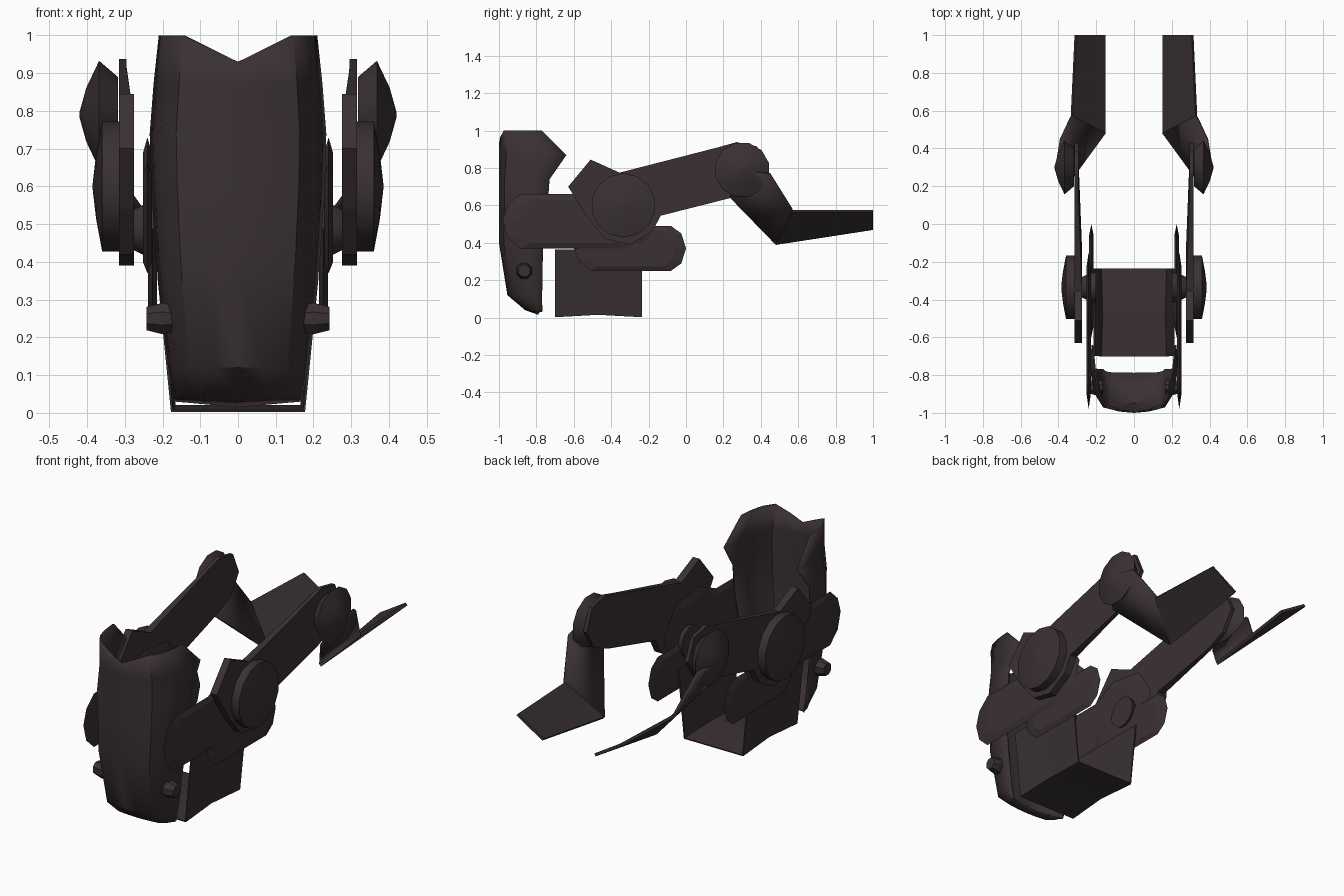
import bpy, bmesh, math

if "Cube" in bpy.data.objects:
    bpy.data.objects.remove(bpy.data.objects["Cube"])

mat = bpy.data.materials.new("dark brown")
mat.diffuse_color = (0.042, 0.030, 0.031, 1)
mat.use_nodes = True
mat.node_tree.nodes["Principled BSDF"].inputs["Base Color"].default_value = mat.diffuse_color


def build(name, verts, faces, mirror=True, thick=0, offset=0, smooth=None):
    """Make an object; optionally thicken a sheet and mirror it across x = 0."""
    me = bpy.data.meshes.new(name)
    me.from_pydata(verts, [], faces)
    bm = bmesh.new()
    bm.from_mesh(me)
    bmesh.ops.recalc_face_normals(bm, faces=bm.faces)
    bm.to_mesh(me)
    bm.free()
    me.materials.append(mat)
    ob = bpy.data.objects.new(name, me)
    bpy.context.collection.objects.link(ob)
    if thick:
        m = ob.modifiers.new("Thickness", 'SOLIDIFY')
        m.thickness, m.offset = thick, offset
    if mirror:
        ob.modifiers.new("Mirror", 'MIRROR').use_clip = False
    if smooth:
        bpy.ops.object.select_all(action='DESELECT')
        ob.select_set(True)
        bpy.context.view_layer.objects.active = ob
        bpy.ops.object.shade_smooth_by_angle(angle=math.radians(smooth))
    return ob


def stack(name, outline, rings, centre, **kw):
    """Loft a (y, z) outline through rings of (x, scale) and cap both ends."""
    n, (cy, cz) = len(outline), centre
    verts = [(x, cy + (y - cy) * s, cz + (z - cz) * s) for x, s in rings for y, z in outline]
    faces = [(r * n + i, r * n + (i + 1) % n, (r + 1) * n + (i + 1) % n, (r + 1) * n + i)
             for r in range(len(rings) - 1) for i in range(n)]
    faces += [tuple(range(n)), tuple(range((len(rings) - 1) * n, len(rings) * n))]
    return build(name, verts, faces, **kw)


def circle(cy, cz, r, n):
    return [(cy + r * math.cos(2 * math.pi * (i + .5) / n),
             cz + r * math.sin(2 * math.pi * (i + .5) / n)) for i in range(n)]


# Front shell: curved shield, open at top and back; rows are z, front y, back y, half width
rows = [(1.0, -1, -.77, .21), (.87, -1, -.64, .224), (.74, -1, -.73, .234),
        (.60, -1, -.74, .23), (.40, -1, -.765, .217), (.12, -.955, -.77, .185),
        (.04, -.86, -.77, .172), (.015, -.79, -.77, .168)]
half = [(0, 0), (.35, .03), (.70, .11), (.88, .36), (.96, .65), (1, 1)]
cols = [(-x, d) for x, d in half[:0:-1]] + half
verts = []
for r, (z, yf, yb, w) in enumerate(rows):
    for fx, d in cols:
        dz = -.07 * max(0, 1 - abs(fx) / .7) if r == 0 else 0
        if r == len(rows) - 1:
            dz = .015 * abs(fx)
        verts.append((fx * w, yf + (yb - yf) * d, z + dz))
k = len(cols)
faces = [(r * k + i, r * k + i + 1, (r + 1) * k + i + 1, (r + 1) * k + i)
         for r in range(len(rows) - 1) for i in range(k - 1)]
build("front_shell", verts, faces, mirror=False, thick=.008, offset=-1, smooth=40)

# Body tray: U channel open at the top, front and back, with arched floor
verts = []
for y, zb, wb in ((-.70, .005, .175), (-.47, .018, .168), (-.235, .005, .175)):
    verts += [(-.21, y, .365), (-wb, y, zb), (wb, y, zb), (.21, y, .365)]
faces = [(r * 4 + i, r * 4 + i + 1, r * 4 + i + 5, r * 4 + i + 4)
         for r in range(2) for i in range(3)]
build("body_tray", verts, faces, mirror=False, thick=.008)

# Side plates: thin lens shaped panels
stack("upper_side_plate",
      [(-.98, .52), (-.955, .60), (-.89, .66), (-.60, .66), (-.45, .73), (-.25, .70),
       (-.15, .55), (-.20, .42), (-.33, .37), (-.89, .37), (-.955, .43)],
      [(.228, .8), (.240, 1), (.252, .8)], (-.55, .52))
stack("lower_side_plate",
      [(-.60, .37), (-.57, .30), (-.51, .25), (-.08, .25), (-.025, .29), (0, .37),
       (-.025, .45), (-.08, .49), (-.51, .49), (-.57, .45)],
      [(.214, .8), (.226, 1), (.238, .8)], (-.30, .37))

# Round knobs low on the shell
stack("shell_knob", circle(-.865, .25, .045, 8),
      [(.165, .8), (.20, 1), (.242, .75)], (-.865, .25), smooth=30)

# Hip hubs joining body and thigh
stack("hip_hub", circle(-.335, .485, .085, 12), [(.20, 1), (.235, .9), (.285, .6)],
      (-.335, .485), smooth=40)

# Thighs: flat beams thinning towards the knee
thigh = stack("thigh",
              [(-.63, .70), (-.51, .845), (-.355, .775), (.17, .91), (.27, .938),
               (.38, .915), (.43, .80), (.36, .69), (.24, .64), (-.135, .545), (-.18, .46),
               (-.30, .39), (-.43, .42), (-.53, .54)],
              [(.275, 1), (.315, 1)], (0, .7))
for v in thigh.data.vertices:
    if v.co.x < .3 and v.co.y > .1:
        v.co.x = .295

# Hip and knee covers: shallow domed discs
stack("hip_disc", circle(-.335, .60, .172, 14), [(.312, 1), (.36, 1), (.376, .5), (.385, .05)],
      (-.335, .60), smooth=35)
stack("knee_disc", circle(.30, .79, .148, 12), [(.318, .7), (.368, 1), (.402, .5), (.42, .05)],
      (.30, .79), smooth=35)

# Shins: bent sheets twisting inwards below the knee
build("shin",
      [(.155, .48, .395), (.33, .57, .575), (.385, .45, .77), (.41, .30, .785), (.335, .235, .645)],
      [(0, 1, 4), (1, 2, 4), (2, 3, 4)], thick=.016, smooth=50)

# Feet: sheets tilted so the outer edge is higher
build("foot", [(.155, .48, .395), (.155, 1, .475), (.31, 1, .57), (.33, .57, .57)],
      [(0, 1, 2, 3)], thick=.016)
